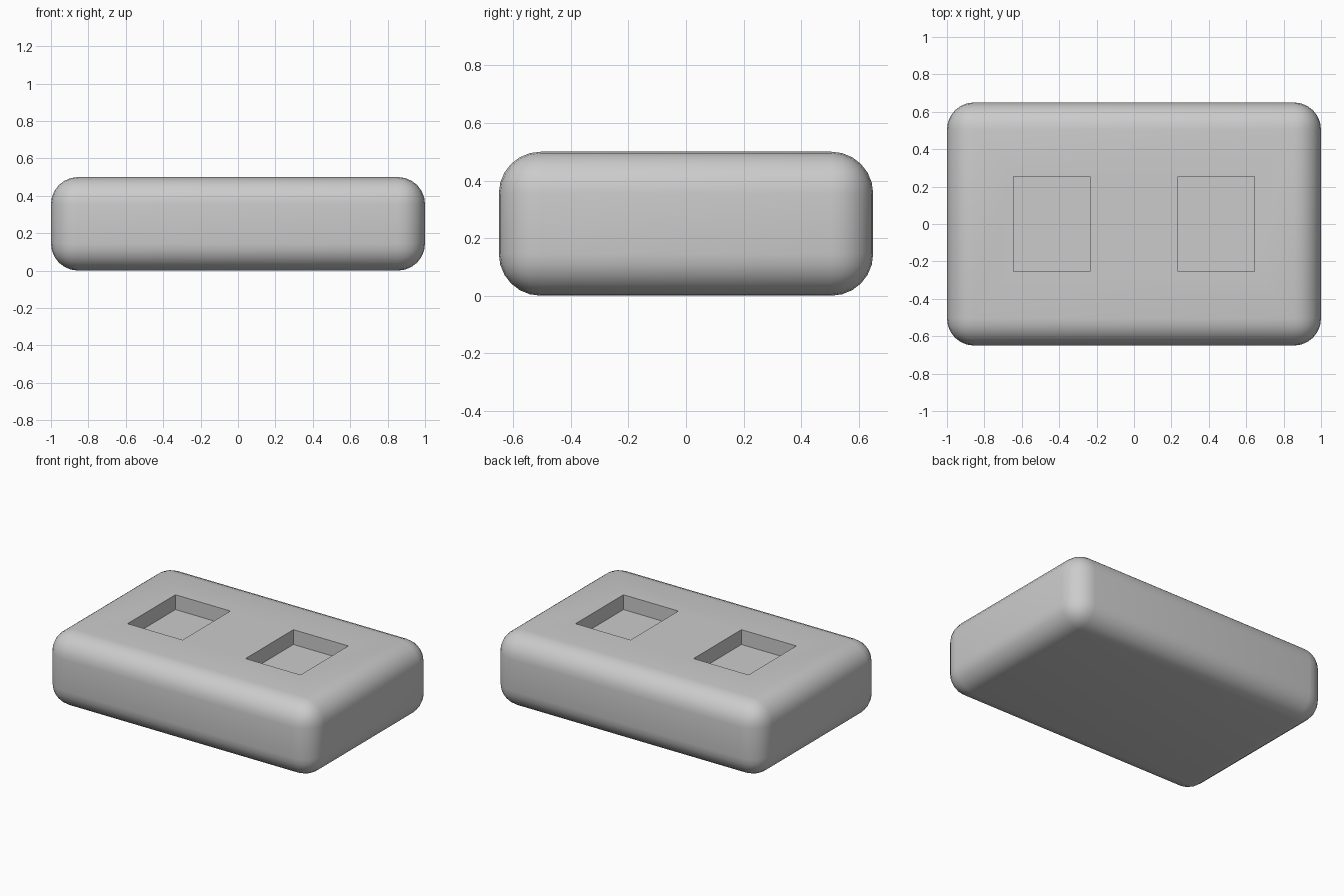
import bpy
import bmesh
import math
from mathutils import Matrix, Vector

if "Cube" in bpy.data.objects:
    bpy.data.objects.remove(bpy.data.objects["Cube"], do_unlink=True)

SIZE = Vector((2.0, 1.3, 0.5))
ROUNDING = 0.145
POCKET = Vector((0.41, 0.51, 0.1))
POCKET_X = 0.44

grey = bpy.data.materials.new("plain grey")
grey.use_nodes = True
colour = (0.6, 0.6, 0.6, 1)
grey.diffuse_color = colour
grey.node_tree.nodes["Principled BSDF"].inputs["Base Color"].default_value = colour


def add_box(name, size, centre, rounding=0):
    """Box of a given size, optionally with every edge rounded."""
    bm = bmesh.new()
    bmesh.ops.create_cube(bm, size=1, matrix=Matrix.Diagonal((*size, 1)))
    if rounding:
        bmesh.ops.bevel(bm, geom=bm.edges[:], offset=rounding, segments=6,
                        profile=0.5, affect='EDGES')
    mesh = bpy.data.meshes.new(name)
    bm.to_mesh(mesh)
    bm.free()
    mesh.materials.append(grey)
    obj = bpy.data.objects.new(name, mesh)
    obj.location = centre
    bpy.context.collection.objects.link(obj)
    return obj


# Rounded body
body = add_box("rounded_body", SIZE, (0, 0, SIZE.z / 2), ROUNDING)
bpy.ops.object.select_all(action='DESELECT')
body.select_set(True)
bpy.context.view_layer.objects.active = body

# Two rectangular pockets sunk into the top
for side in (-1, 1):
    cutter = add_box("pocket_cutter", (POCKET.x, POCKET.y, POCKET.z * 2),
                     (side * POCKET_X, 0, SIZE.z))
    cutter.hide_render = True
    cut = body.modifiers.new("pocket", 'BOOLEAN')
    cut.operation = 'DIFFERENCE'
    cut.solver = 'EXACT'
    cut.object = cutter
    bpy.context.view_layer.update()
    bpy.ops.object.modifier_apply(modifier=cut.name)
    bpy.data.objects.remove(cutter, do_unlink=True)

# Smooth rounding, crisp pocket edges
bpy.ops.object.shade_smooth_by_angle(angle=math.radians(30))
